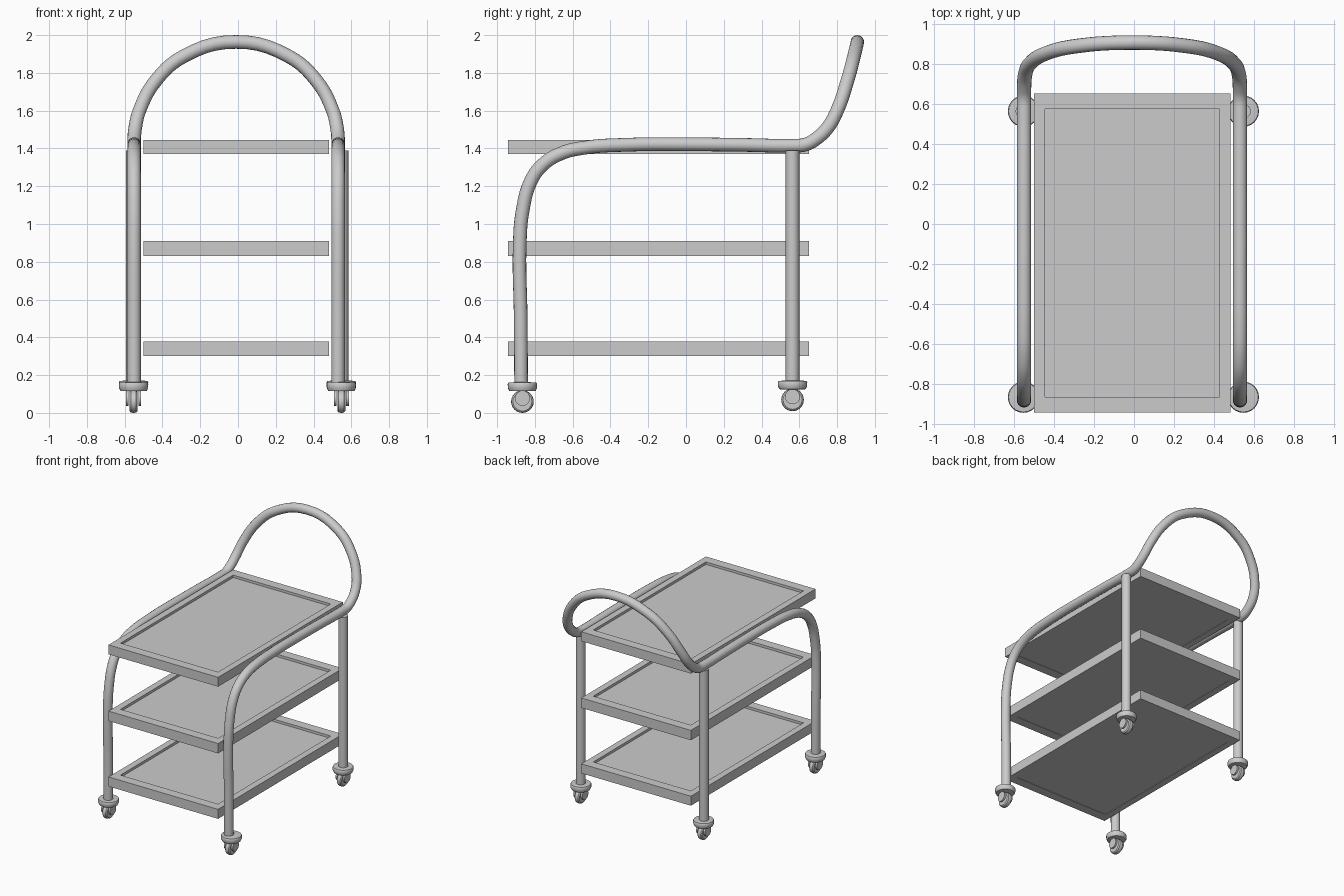
import bpy, bmesh, math
from mathutils import Matrix, Vector

if "Cube" in bpy.data.objects:
    bpy.data.objects.remove(bpy.data.objects["Cube"])


def finish(name, bm, smooth=True):
    mesh = bpy.data.meshes.new(name)
    bmesh.ops.recalc_face_normals(bm, faces=bm.faces)
    bm.to_mesh(mesh)
    bm.free()
    ob = bpy.data.objects.new(name, mesh)
    bpy.context.collection.objects.link(ob)
    if smooth:
        smooth_object(ob)
    return ob


def smooth_object(ob):
    bpy.ops.object.select_all(action='DESELECT')
    ob.select_set(True)
    bpy.context.view_layer.objects.active = ob
    bpy.ops.object.shade_smooth_by_angle(angle=math.radians(35))


def lathe(name, profile, matrix, sides=24):
    """Revolve (radius, height) points about local z; ends are capped."""
    bm = bmesh.new()
    rings = [[bm.verts.new(matrix @ Vector((r * math.cos(a), r * math.sin(a), h)))
              for a in (2 * math.pi * i / sides for i in range(sides))]
             for r, h in profile]
    for lo, hi in zip(rings, rings[1:]):
        for i in range(sides):
            j = (i + 1) % sides
            bm.faces.new((lo[i], lo[j], hi[j], hi[i]))
    bm.faces.new(rings[0])
    bm.faces.new(rings[-1])
    return finish(name, bm)


def tray(name, z0, z1):
    x0, x1, y0, y1 = -0.50, 0.482, -0.943, 0.652
    bm = bmesh.new()
    bmesh.ops.create_cube(bm, size=1, matrix=Matrix.Translation(
        ((x0 + x1) / 2, (y0 + y1) / 2, (z0 + z1) / 2))
        @ Matrix.Diagonal((x1 - x0, y1 - y0, z1 - z0, 1)))
    bm.normal_update()
    # recessed panel on top, shallow one underneath
    for sign, depth in ((1, 0.02), (-1, 0.003)):
        face = next(f for f in bm.faces if f.normal.z * sign > 0.9)
        bmesh.ops.inset_individual(bm, faces=[face], thickness=0.076)
        mid = face.calc_center_median()
        for v in face.verts:
            v.co.y -= math.copysign(0.023, v.co.y - mid.y)
        new = bmesh.ops.extrude_discrete_faces(bm, faces=[face])['faces'][0]
        for v in new.verts:
            v.co.z -= sign * depth
    return finish(name, bm, smooth=False)


# three trays
for label, z0, z1 in (("bottom", 0.30, 0.377), ("middle", 0.83, 0.91), ("top", 1.37, 1.446)):
    tray(label + "_tray", z0, z1)

# one bent tube: front legs, side rails and arched handle
CX, HALF, R = -0.01, 0.54, 0.036
side = [(-0.873, 0.15), (-0.875, 0.5), (-0.88, 0.9), (-0.865, 1.07), (-0.82, 1.23),
        (-0.757, 1.315), (-0.665, 1.372), (-0.55, 1.402), (-0.3, 1.42), (0, 1.422),
        (0.3, 1.419), (0.56, 1.415), (0.63, 1.42)]
arch = [(0.69, 1.452), (0.75, 1.51), (0.80, 1.60), (0.855, 1.76), (0.89, 1.89)]
half = [(HALF, y, z) for y, z in side]
half += [(HALF * math.sqrt(1 - ((z - 1.43) / 0.534) ** 2), y, z) for y, z in arch]
path = half + [(0, 0.907, 1.964)] + [(-x, y, z) for x, y, z in reversed(half)]

curve = bpy.data.curves.new("tube_path", 'CURVE')
curve.dimensions = '3D'
curve.bevel_depth = R
curve.bevel_resolution = 6
curve.resolution_u = 5
curve.use_fill_caps = True
spline = curve.splines.new('BEZIER')
spline.bezier_points.add(len(path) - 1)
for bp, (x, y, z) in zip(spline.bezier_points, path):
    bp.co = (x + CX, y, z)
    bp.handle_left_type = bp.handle_right_type = 'AUTO'
tube = bpy.data.objects.new("frame_tube_path", curve)
bpy.context.collection.objects.link(tube)
bpy.context.view_layer.update()
mesh = bpy.data.meshes.new_from_object(tube.evaluated_get(bpy.context.evaluated_depsgraph_get()))
bpy.data.objects.remove(tube)
frame = bpy.data.objects.new("frame_and_handle", mesh)
bpy.context.collection.objects.link(frame)
smooth_object(frame)

# back legs
for s, label in ((-1, "left"), (1, "right")):
    lathe("back_leg_" + label, [(R, 0.15), (R, 1.39)],
          Matrix.Translation((s * 0.552 - 0.004, 0.564, 0)))

# casters: domed cap, wheel and two fork discs
cap = [(0.062, 0.115), (0.070, 0.117), (0.077, 0.132), (0.078, 0.152), (0.074, 0.16), (0.036, 0.163)]
wheel = [(0.05, -0.021), (0.058, -0.014), (0.06, 0), (0.058, 0.014), (0.05, 0.021)]
disc = [(0.040, -0.007), (0.040, 0.007)]
for s, label in ((-1, "left"), (1, "right")):
    for end, y, lift in (("front", -0.866, 0.0), ("back", 0.564, 0.009)):
        base = Matrix.Translation((s * 0.55 - 0.003, y, lift))
        tag = end + "_" + label
        lathe("caster_cap_" + tag, cap, base)
        turn = Matrix.Rotation(math.pi / 2, 4, 'Y')
        lathe("caster_wheel_" + tag, wheel, base @ Matrix.Translation((0, 0, 0.06)) @ turn)
        for dx, part in ((-0.033, "a"), (0.033, "b")):
            lathe("caster_fork_" + part + "_" + tag, disc,
                  base @ Matrix.Translation((dx, 0, 0.077)) @ turn)
